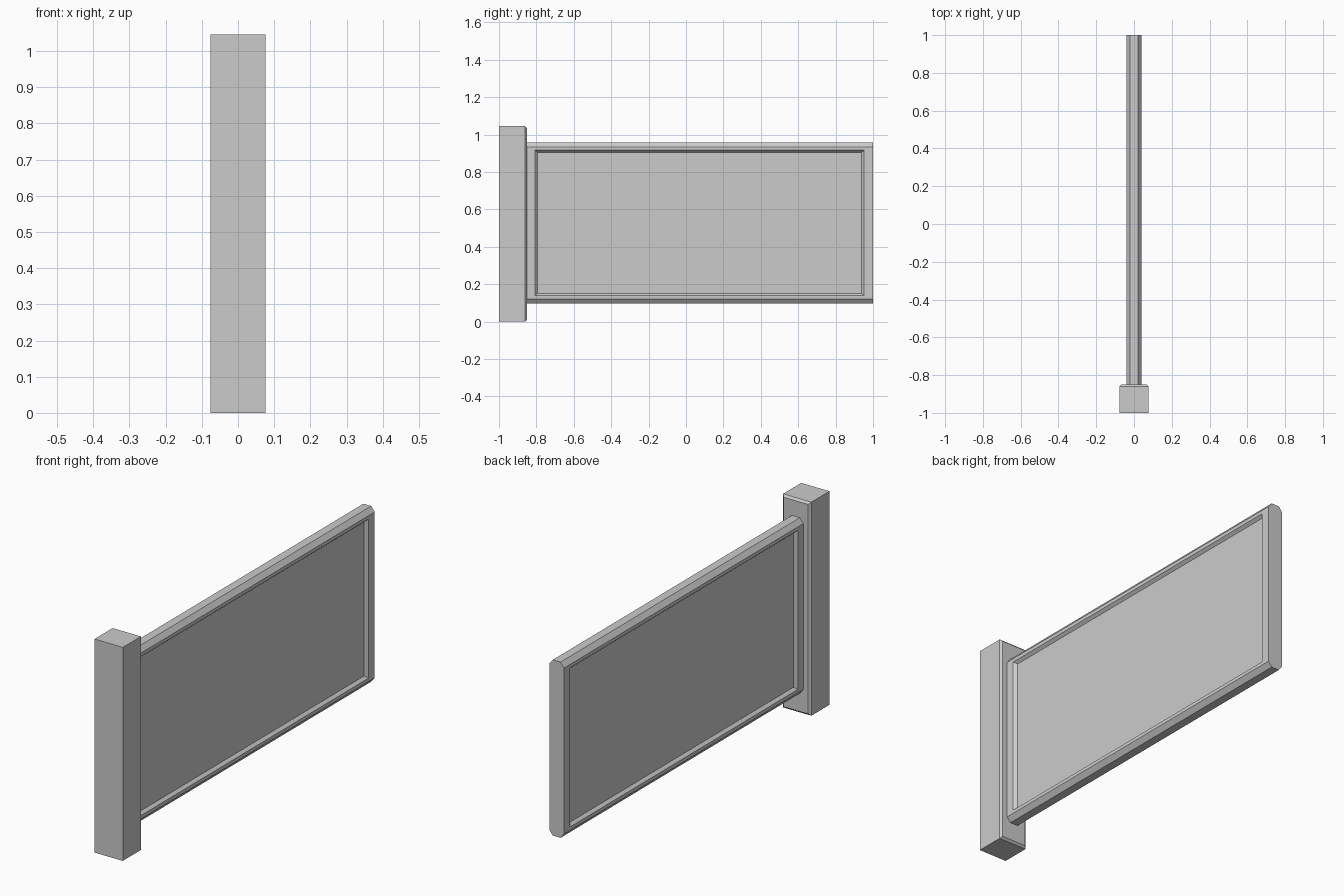
import bpy, bmesh

if "Cube" in bpy.data.objects:
    bpy.data.objects.remove(bpy.data.objects["Cube"])


def finish(bm, name):
    bmesh.ops.recalc_face_normals(bm, faces=bm.faces[:])
    mesh = bpy.data.meshes.new(name)
    bm.to_mesh(mesh)
    bm.free()
    obj = bpy.data.objects.new(name, mesh)
    bpy.context.collection.objects.link(obj)
    return obj


# Post: box with the edges of its back face chamfered
bm = bmesh.new()
bmesh.ops.create_cube(bm, size=1)
for v in bm.verts:
    v.co.x *= 0.153
    v.co.y = -0.925 + v.co.y * 0.15
    v.co.z = (v.co.z + 0.5) * 1.045
back_edges = [e for e in bm.edges if all(v.co.y > -0.9 for v in e.verts)]
bmesh.ops.bevel(bm, geom=back_edges, offset=0.01, segments=1,
                profile=0.5, affect='EDGES')
finish(bm, "post")

# Panel: chamfered profile extruded along y
Y0, Y1 = -0.85, 1.0
MID, HALF_X, HALF_Z = 0.528, 0.04, 0.43
FLAT_X, FLAT_Z = 0.021, 0.406
corner = [(HALF_X, FLAT_Z), (FLAT_X, HALF_Z)]
profile = (corner + [(-x, z) for x, z in reversed(corner)]
           + [(-x, -z) for x, z in corner]
           + [(x, -z) for x, z in reversed(corner)])
bm = bmesh.new()
cap = bm.faces.new([bm.verts.new((x, Y0, MID + z)) for x, z in profile])
ext = bmesh.ops.extrude_face_region(bm, geom=[cap], use_keep_orig=True)
for v in ext["geom"]:
    if isinstance(v, bmesh.types.BMVert):
        v.co.y = Y1
bmesh.ops.recalc_face_normals(bm, faces=bm.faces[:])


def inset_to(face, x, y0, y1, half_z):
    """Inset a side face and place the new inner rectangle."""
    bmesh.ops.inset_individual(bm, faces=[face], thickness=0.005)
    for v in face.verts:
        v.co = (x, y0 if v.co.y < 0 else y1,
                MID + (half_z if v.co.z > MID else -half_z))


# Sloped recess on both broad sides
for side in (-1, 1):
    face = next(f for f in bm.faces
                if all(abs(v.co.x - side * HALF_X) < 1e-4 for v in f.verts))
    inset_to(face, side * HALF_X, -0.808, 0.953, 0.389)
    inset_to(face, side * (HALF_X - 0.014), -0.793, 0.938, 0.377)
finish(bm, "sign_panel")
